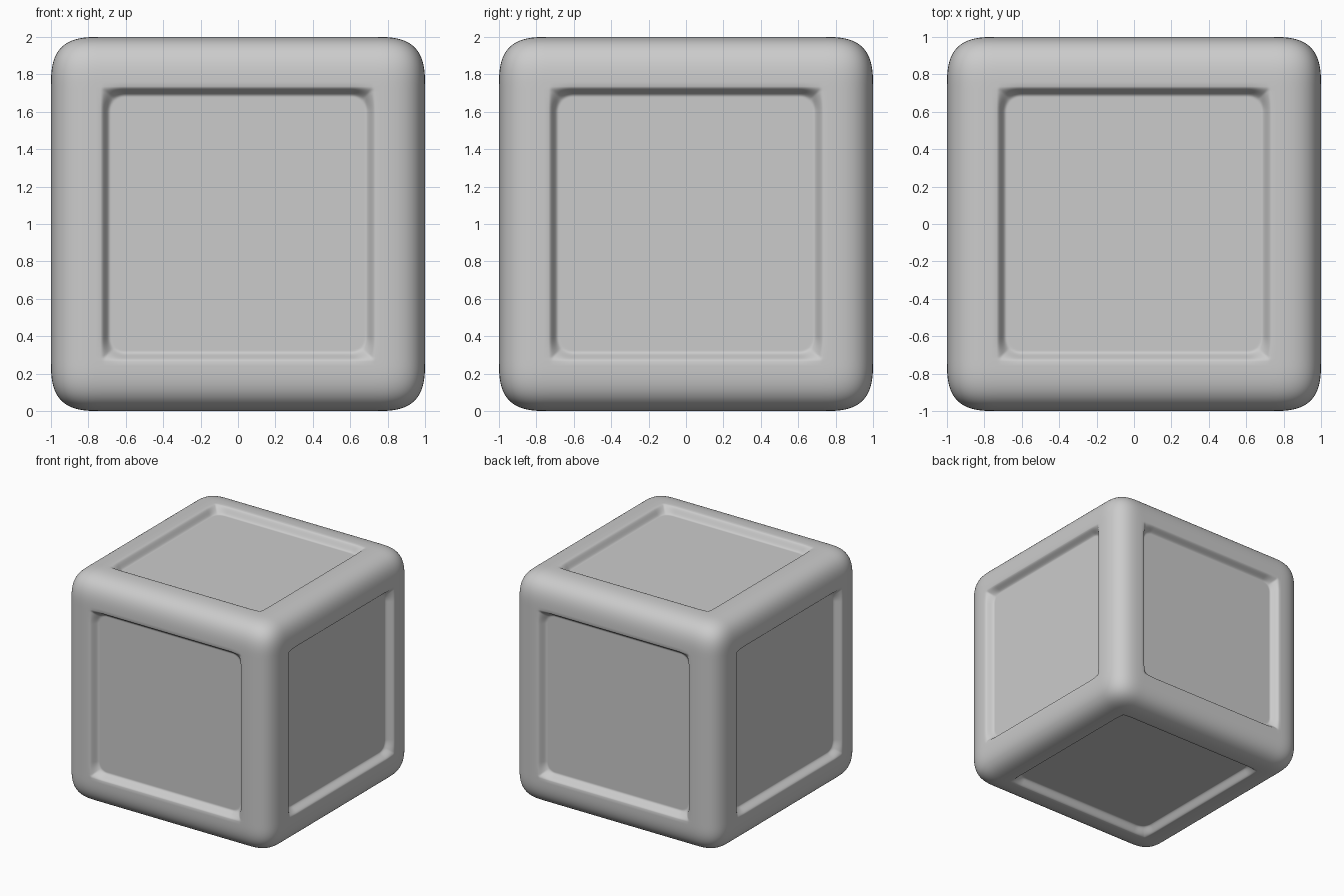
import bpy, bmesh
from mathutils import Vector

if "Cube" in bpy.data.objects:
    bpy.data.objects.remove(bpy.data.objects["Cube"])

R = 0.27        # extent of the soft edge
POWER = 3.0     # squareness of the soft edge
DEPTH = 0.06    # panel recess depth
INNER, OUTER = 0.683, 0.735   # panel floor and rim half widths


def rounded_square(u, v, half, r):
    """Signed distance to a square with rounded corners."""
    a, b = abs(u) - half + r, abs(v) - half + r
    return Vector((max(a, 0), max(b, 0))).length + min(max(a, b), 0) - r


def recess(u, v):
    """Depth of the sunken panel at a point of a cube side."""
    f = rounded_square(u, v, INNER, 0.08)
    g = -rounded_square(u, v, OUTER, 0.025)
    if f <= 0:
        return DEPTH
    if g <= 0:
        return 0.0
    t = f / (f + g)
    return DEPTH * (1 - t * t * (3 - 2 * t))


def surface(u, v):
    """Point on the top side of the softened cube."""
    p = Vector((u, v, 1.0))
    core = Vector([max(-1 + R, min(1 - R, c)) for c in p])
    d = p - core
    norm = sum(abs(c) ** POWER for c in d) ** (1 / POWER)
    p = core + d * (R / norm)
    p.z -= recess(u, v)
    return p


# grid lines, dense across the panel wall and the soft edge
half = [0.3, 0.56]
half += [0.60 + 0.0075 * i for i in range(19)]
half += [0.76 + 0.02 * i for i in range(13)]
lines = [-h for h in reversed(half)] + [0.0] + half

# six identical sides
bm = bmesh.new()
n = len(lines)
for axis in range(3):
    for sign in (1, -1):
        grid = []
        for u in lines:
            row = []
            for v in lines:
                p = surface(u, v)
                co = [0, 0, 0]
                co[axis] = sign * p.z
                co[(axis + 1) % 3] = p.x
                co[(axis + 2) % 3] = p.y
                row.append(bm.verts.new((co[0], co[1], co[2] + 1)))
            grid.append(row)
        for i in range(n - 1):
            for j in range(n - 1):
                quad = [grid[i][j], grid[i + 1][j],
                        grid[i + 1][j + 1], grid[i][j + 1]]
                bm.faces.new(quad if sign > 0 else quad[::-1])
bmesh.ops.remove_doubles(bm, verts=bm.verts[:], dist=0.0005)
bmesh.ops.recalc_face_normals(bm, faces=bm.faces[:])
for f in bm.faces:
    f.smooth = True

mesh = bpy.data.meshes.new("panelled_cube")
bm.to_mesh(mesh)
bm.free()
cube = bpy.data.objects.new("panelled_cube", mesh)
bpy.context.collection.objects.link(cube)
